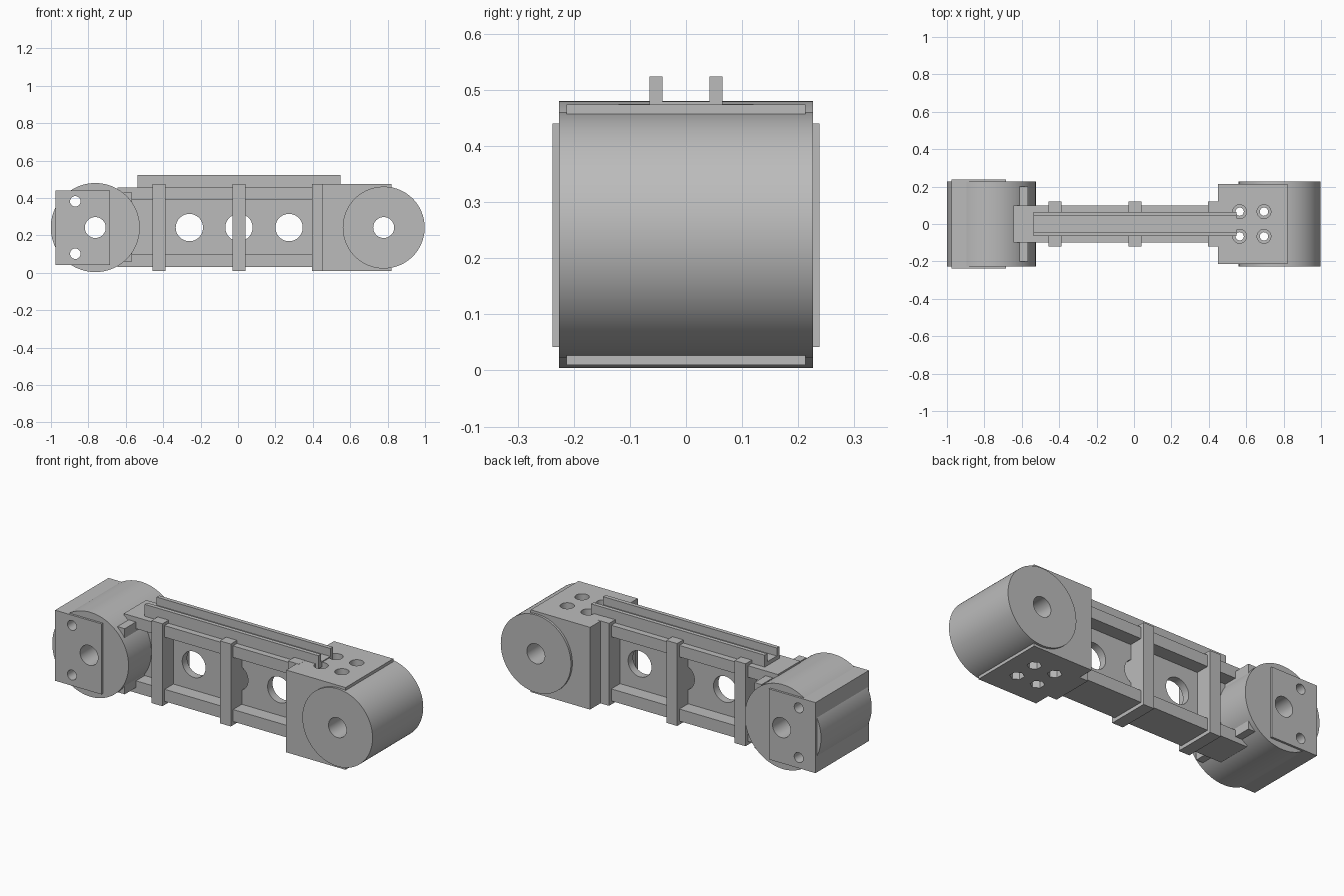
import bpy
import math
from mathutils import Vector

if "Cube" in bpy.data.objects:
    bpy.data.objects.remove(bpy.data.objects["Cube"], do_unlink=True)

grey = bpy.data.materials.new("plain grey")
grey.use_nodes = True
colour = (0.5, 0.5, 0.5, 1)
grey.diffuse_color = colour
grey.node_tree.nodes["Principled BSDF"].inputs["Base Color"].default_value = colour

MID = 0.242  # height of both pivot axes


def finish(ob, name):
    ob.name = name
    ob.data.materials.clear()
    ob.data.materials.append(grey)
    return ob


def box(name, x, y, z):
    """Box from (low, high) ranges on each axis."""
    low, high = (Vector(p) for p in zip(x, y, z))
    bpy.ops.mesh.primitive_cube_add(size=1, location=(low + high) / 2)
    ob = bpy.context.object
    ob.scale = high - low
    bpy.ops.object.transform_apply(location=True, rotation=False, scale=True)
    return finish(ob, name)


def cylinder(name, centre, radius, length, axis="Y", sides=64):
    turn = (math.pi / 2, 0, 0) if axis == "Y" else (0, 0, 0)
    bpy.ops.mesh.primitive_cylinder_add(vertices=sides, radius=radius, depth=length,
                                        location=centre, rotation=turn)
    bpy.ops.object.transform_apply(location=True, rotation=True, scale=True)
    return finish(bpy.context.object, name)


def drill(ob, centre, radius, length=1.5, axis="Y", sides=40):
    """Cut one round or many-sided hole and drop the cutter."""
    cutter = cylinder("cutter", centre, radius, length, axis, sides)
    cutter.hide_render = True
    bpy.context.view_layer.objects.active = ob
    mod = ob.modifiers.new("hole", "BOOLEAN")
    mod.operation = "DIFFERENCE"
    mod.solver = "EXACT"
    mod.object = cutter
    bpy.ops.object.modifier_apply(modifier=mod.name)
    bpy.data.objects.remove(cutter, do_unlink=True)


def smooth(ob):
    bpy.ops.object.select_all(action="DESELECT")
    ob.select_set(True)
    bpy.context.view_layer.objects.active = ob
    bpy.ops.object.shade_smooth_by_angle(angle=math.radians(30))


# Clamp end: drum with a square block through it
clamp_x = -0.763
clamp_drum = cylinder("clamp_drum", (clamp_x, 0, MID), 0.238, 0.452, sides=96)
clamp_block = box("clamp_block", (-0.975, -0.685), (-0.238, 0.238), (0.042, 0.44))
for part in (clamp_drum, clamp_block):
    drill(part, (clamp_x, 0, MID), 0.056)
    for side in (-1, 1):
        drill(part, (-0.87, 0, MID + side * 0.14), 0.028)
    smooth(part)
box("clamp_cross_plate", (-0.612, -0.567), (-0.2, 0.2), (0.06, 0.43))

# Pivot end: drum and bolted block
pivot_x = 0.779
pivot_drum = cylinder("pivot_drum", (pivot_x, 0, MID), 0.219, 0.452, sides=96)
pivot_block = box("pivot_block", (0.45, 0.82), (-0.213, 0.213), (0.01, 0.474))
bolts = [(x, y) for x in (0.565, 0.695) for y in (-0.066, 0.066)]
for part in (pivot_drum, pivot_block):
    drill(part, (pivot_x, 0, MID), 0.056)
    for x, y in bolts:
        drill(part, (x, y, MID), 0.022, axis="Z")
        drill(part, (x, y, 0.474), 0.037, 0.1, axis="Z")
        drill(part, (x, y, 0.01), 0.037, 0.1, axis="Z", sides=6)
    smooth(part)

# I-beam: web with lightening holes and two flanges
web = box("beam_web", (-0.6, 0.46), (-0.022, 0.022), (0.08, 0.41))
for x in (-0.26, 0.005, 0.273):
    drill(web, (x, 0, MID), 0.073, sides=48)
smooth(web)
box("upper_flange", (-0.643, 0.46), (-0.1, 0.1), (0.392, 0.457))
box("lower_flange", (-0.643, 0.46), (-0.1, 0.1), (0.03, 0.098))

# Ribs across the beam
for i, x in enumerate((-0.422, 0.005, 0.43)):
    box(f"rib_{i + 1}", (x - 0.034, x + 0.034), (-0.12, 0.12), (0.01, 0.475))

# Cable channel on top
channel = (-0.537, 0.547)
box("channel_floor", channel, (-0.06, 0.06), (0.45, 0.479))
for name, y in (("right", -0.0535), ("left", 0.0535)):
    box(f"channel_wall_{name}", channel, (y - 0.0115, y + 0.0115), (0.45, 0.524))
